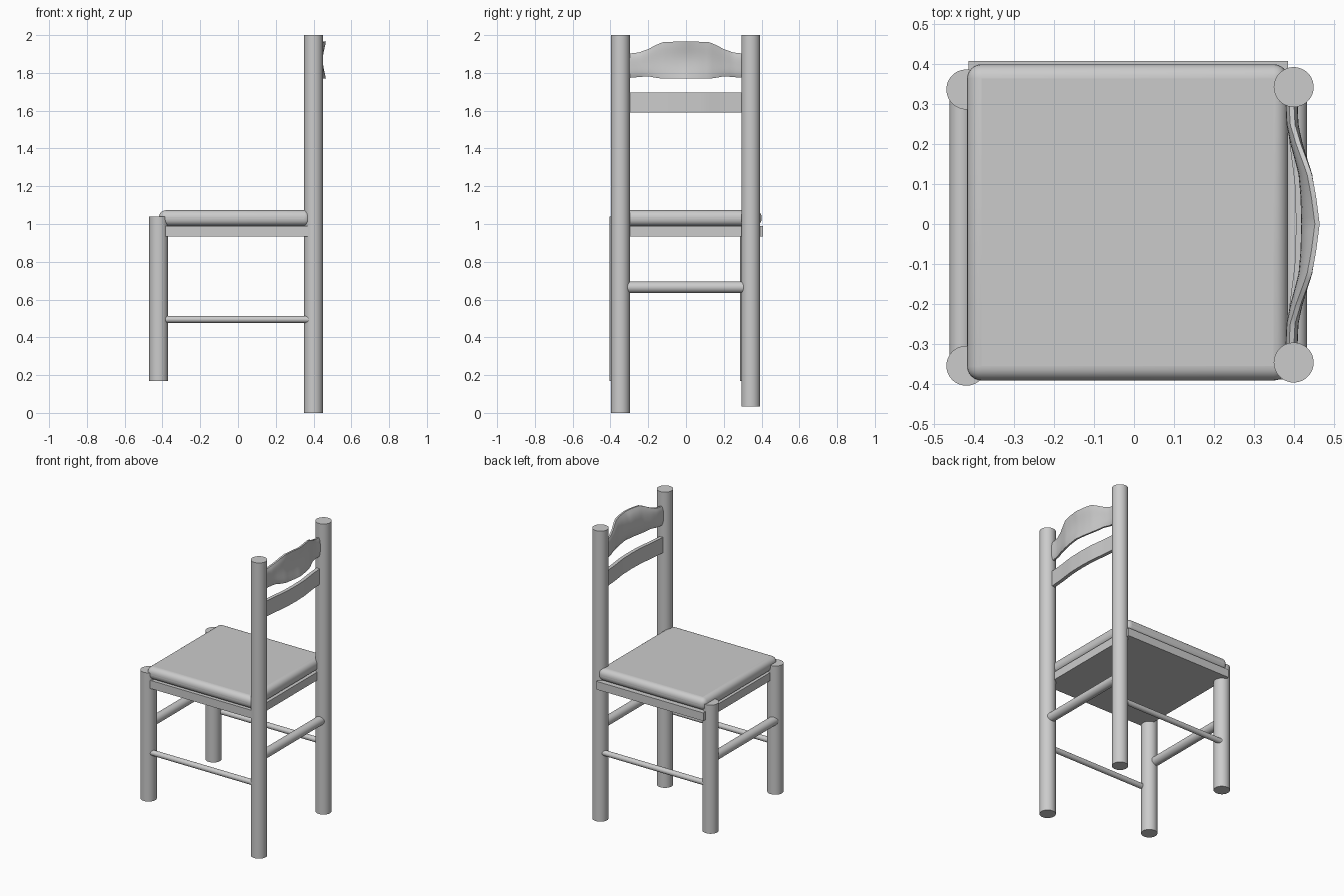
import bpy, bmesh, math
from mathutils import Vector

if "Cube" in bpy.data.objects:
    bpy.data.objects.remove(bpy.data.objects["Cube"])


def smooth(obj, angle=40):
    bpy.ops.object.select_all(action='DESELECT')
    obj.select_set(True)
    bpy.context.view_layer.objects.active = obj
    bpy.ops.object.shade_smooth_by_angle(angle=math.radians(angle))


def rod(name, a, b, r, sides=48):
    a, b = Vector(a), Vector(b)
    d = b - a
    bpy.ops.mesh.primitive_cylinder_add(vertices=sides, radius=r, depth=d.length,
                                        location=(a + b) / 2)
    obj = bpy.context.object
    obj.name = name
    obj.rotation_euler = d.to_track_quat('Z', 'Y').to_euler()
    smooth(obj)
    return obj


def box(name, lo, hi, bevel=0, segments=1):
    lo, hi = Vector(lo), Vector(hi)
    bpy.ops.mesh.primitive_cube_add(size=1, location=(lo + hi) / 2)
    obj = bpy.context.object
    obj.name = name
    obj.scale = hi - lo
    bpy.ops.object.transform_apply(location=False, rotation=False, scale=True)
    if bevel:
        mod = obj.modifiers.new("Rounding", 'BEVEL')
        mod.width = bevel
        mod.segments = segments
        smooth(obj)
    return obj


def interp(table, u):
    """Smoothly interpolate rows of (u, a, b, c)."""
    for p, q in zip(table, table[1:]):
        if u <= q[0] + 1e-6:
            t = (u - p[0]) / (q[0] - p[0])
            return [i + (j - i) * t for i, j in zip(p[1:], q[1:])]
    return table[-1][1:]


def slat(name, half, thick, flare, edge, rows=10, cols=40, width=0.31):
    """Curved back slat; half = rows of (|y|, x centre, z bottom, z top)."""
    bm = bmesh.new()
    rings = []
    for i in range(cols + 1):
        y = width * (2 * i / cols - 1)
        xc, z0, z1 = interp(half, abs(y))
        bend = flare * max(0, 1 - abs(y) / 0.25)
        back, front = [], []
        for j in range(rows + 1):
            t = j / rows
            s = (2 * t - 1) ** 2
            x = xc + bend * s
            h = thick / 2 * (1 - (1 - edge) * s * s)
            z = z0 + (z1 - z0) * t
            back.append(bm.verts.new((x + h, y, z)))
            front.append(bm.verts.new((x - h, y, z)))
        rings.append(back + front[::-1])
    n = len(rings[0])
    for r, q in zip(rings, rings[1:]):
        for k in range(n):
            bm.faces.new((r[k], q[k], q[(k + 1) % n], r[(k + 1) % n]))
    bm.faces.new(rings[0])
    bm.faces.new(rings[-1][::-1])
    bmesh.ops.recalc_face_normals(bm, faces=bm.faces)
    mesh = bpy.data.meshes.new(name)
    bm.to_mesh(mesh)
    bm.free()
    obj = bpy.data.objects.new(name, mesh)
    bpy.context.collection.objects.link(obj)
    smooth(obj)


# Legs and back posts
for side, yf, yb, foot in (("right", -0.355, -0.347, 0.0), ("left", 0.337, 0.343, 0.035)):
    rod("front_leg_" + side, (-0.42, yf, 0.17), (-0.42, yf, 1.04), 0.05)
    rod("back_post_" + side, (0.40, yb, foot), (0.40, yb, 2.0), 0.05)

# Stretchers
for side, y in (("right", -0.372), ("left", 0.36)):
    rod("side_stretcher_" + side, (-0.41, y, 0.495), (0.40, y, 0.495), 0.018, 24)
rod("front_stretcher", (-0.432, -0.33, 0.665), (-0.432, 0.32, 0.665), 0.03, 32)
rod("back_stretcher", (0.403, -0.33, 0.665), (0.403, 0.32, 0.665), 0.03, 32)

# Seat base and cushion
box("seat_base", (-0.415, -0.39, 0.935), (0.386, 0.408, 0.99))
box("seat_cushion", (-0.418, -0.392, 0.99), (0.386, 0.40, 1.073), 0.036, 6)

# Curved backrest slats
slat("lower_slat", [(0, 0.418, 1.59, 1.695), (0.1, 0.415, 1.59, 1.695),
                    (0.2, 0.402, 1.59, 1.695), (0.32, 0.392, 1.59, 1.695)],
     0.024, 0, 1.0)
slat("top_slat", [(0, 0.434, 1.77, 1.965), (0.07, 0.432, 1.77, 1.965),
                  (0.125, 0.427, 1.77, 1.962), (0.16, 0.418, 1.774, 1.947),
                  (0.2, 0.407, 1.782, 1.926), (0.25, 0.397, 1.778, 1.908),
                  (0.32, 0.394, 1.772, 1.9)],
     0.03, 0.025, 0.4)
